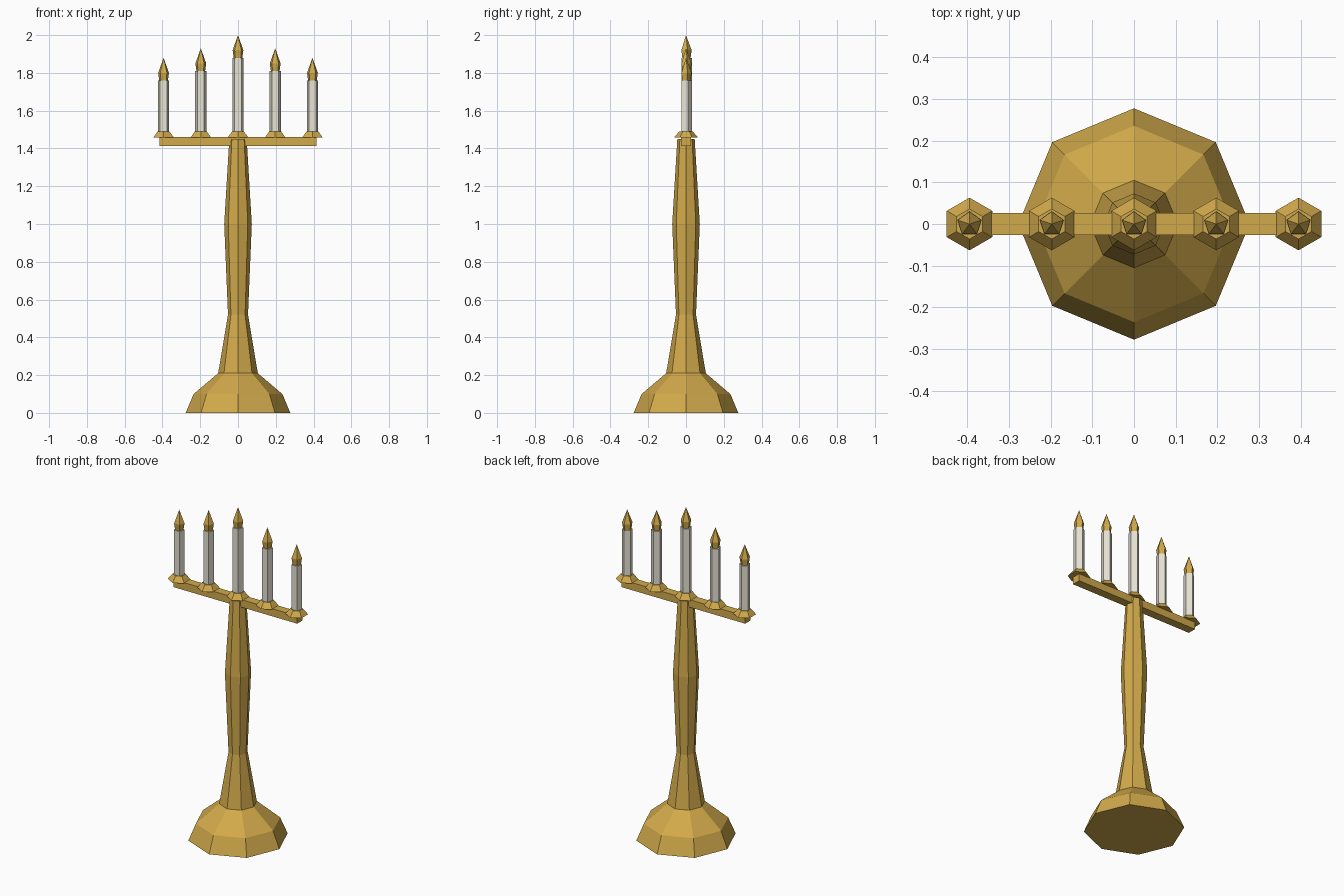
import bpy, bmesh
from math import sin, cos, pi

cube = bpy.data.objects.get("Cube")
if cube:
    bpy.data.objects.remove(cube, do_unlink=True)


def material(name, color):
    m = bpy.data.materials.new(name)
    m.use_nodes = True
    m.diffuse_color = color
    m.node_tree.nodes["Principled BSDF"].inputs["Base Color"].default_value = color
    return m


gold = material("gold", (0.64, 0.40, 0.07, 1))
wax = material("ivory wax", (0.80, 0.77, 0.66, 1))


def finish(name, bm, mat, x=0):
    bmesh.ops.remove_doubles(bm, verts=bm.verts, dist=0.0001)
    bmesh.ops.recalc_face_normals(bm, faces=bm.faces)
    mesh = bpy.data.meshes.new(name)
    bm.to_mesh(mesh)
    bm.free()
    mesh.materials.append(mat)
    obj = bpy.data.objects.new(name, mesh)
    obj.location.x = x
    bpy.context.collection.objects.link(obj)
    return obj


def turned(name, profile, sides, mat, x=0):
    """Faceted solid from (radius, height) rings, one corner towards +y."""
    bm = bmesh.new()
    rings = []
    for r, z in profile:
        angles = [pi / 2 + 2 * pi * i / sides for i in range(sides)]
        rings.append([bm.verts.new((r * cos(a), r * sin(a), z)) for a in angles])
    for low, high in zip(rings, rings[1:]):
        for i in range(sides):
            j = (i + 1) % sides
            bm.faces.new((low[i], low[j], high[j], high[i]))
    bm.faces.new(rings[0])
    if profile[-1][0] > 0:
        bm.faces.new(rings[-1])
    return finish(name, bm, mat, x)


# Foot and stem
turned("foot", [(0.277, 0), (0.235, 0.1), (0.105, 0.21)], 8, gold)
turned("stem", [(0.105, 0.21), (0.053, 0.52), (0.073, 1.0), (0.046, 1.45)], 8, gold)

# Crossbar
bm = bmesh.new()
bmesh.ops.create_cube(bm, size=1)
for v in bm.verts:
    v.co.x *= 0.83
    v.co.y *= 0.052
    v.co.z = v.co.z * 0.046 + 1.437
finish("crossbar", bm, gold)

# Cups, candles and flames, tallest in the middle
tops = {0: 1.88, 1: 1.81, 2: 1.76}
for i in range(-2, 3):
    x, top = i * 0.197, tops[abs(i)]
    turned("cup", [(0.063, 1.458), (0.036, 1.49)], 6, gold, x)
    turned("candle", [(0.031, 1.48), (0.031, top)], 5, wax, x)
    turned("flame", [(0.024, top), (0.03, top + 0.04), (0, top + 0.12)], 5, gold, x)
